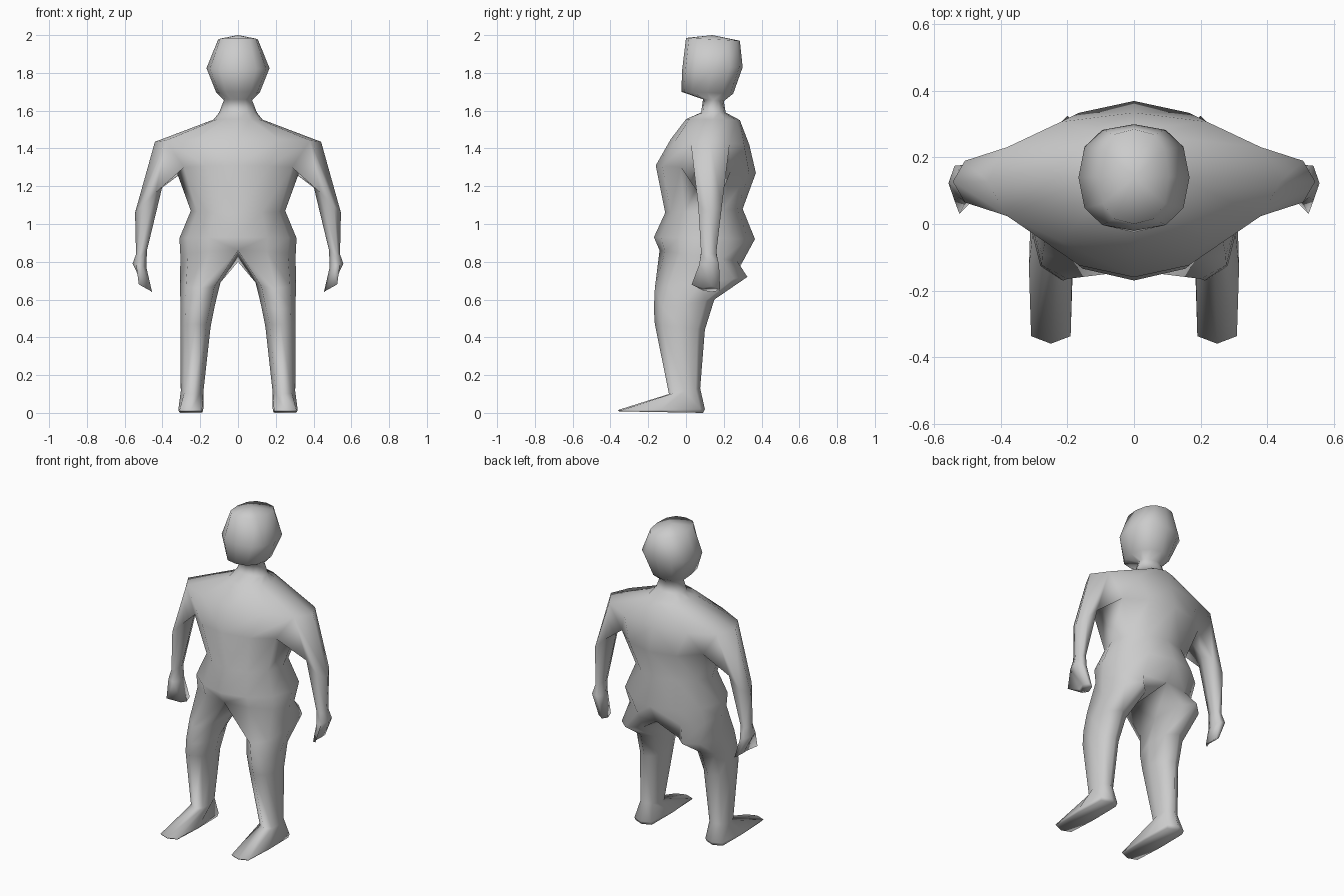
import bpy, bmesh, math

if "Cube" in bpy.data.objects:
    bpy.data.objects.remove(bpy.data.objects["Cube"])

bm = bmesh.new()


def spow(v, p):
    """Signed power: below 1 squares an ellipse off."""
    return math.copysign(abs(v) ** p, v) if abs(v) > 1e-6 else 0.0


def half_ring(w, yf, yb, zf, zb, p=1.0):
    """Right half of a horizontal section, from front centre to back centre."""
    pts = []
    for i in range(7):
        a = math.radians(-90 + 30 * i)
        c, s = spow(math.cos(a), p), spow(math.sin(a), p)
        t = (s + 1) / 2
        pts.append(bm.verts.new((w * c, yf + (yb - yf) * t, zf + (zb - zf) * t)))
    return pts


def leg_ring(cx, w, yf, yb, zf, zb, p=1.0):
    """Closed eight-sided section, starting at the inner front."""
    pts = []
    for i in range(8):
        a = math.radians(-135 + 45 * i)
        c, s = spow(math.cos(a), p), spow(math.sin(a), p)
        t = (s + 1) / 2
        pts.append(bm.verts.new((cx + w * c, yf + (yb - yf) * t, zf + (zb - zf) * t)))
    return pts


def arm_ring(xi, xo, yf, yb, zi, zo):
    """Closed six-sided section, tilted from the inner to the outer side."""
    pts = []
    for i in range(6):
        a = math.radians(-60 + 60 * i)
        t = (math.cos(a) + 1) / 2
        y = (yf + yb) / 2 + (yb - yf) / 2 * math.sin(a) / 0.866
        pts.append(bm.verts.new((xi + (xo - xi) * t, y, zi + (zo - zi) * t)))
    return pts


def bridge(a, b, closed=False, skip=()):
    """Quads between two sections; returns them by position."""
    n = len(a)
    faces = {}
    for i in range(n if closed else n - 1):
        if i not in skip:
            j = (i + 1) % n
            faces[i] = bm.faces.new((a[i], a[j], b[j], b[i]))
    return faces


# Trunk, neck and head, from pelvis to crown
trunk = [half_ring(*r) for r in (
    (0.305, -0.14, 0.30, 0.86, 0.80),        # pelvis
    (0.31, -0.17, 0.365, 0.93, 0.92),        # hips
    (0.25, -0.11, 0.30, 1.06, 1.08),         # waist
    (0.33, -0.16, 0.37, 1.31, 1.27),         # chest
    (0.44, -0.08, 0.335, 1.45, 1.42),        # shoulders
    (0.13, 0.00, 0.285, 1.555, 1.55),        # collar
    (0.10, 0.08, 0.21, 1.59, 1.59),          # neck
    (0.075, 0.09, 0.20, 1.66, 1.65),
    (0.115, -0.025, 0.25, 1.70, 1.69, 0.8),  # jaw
    (0.167, -0.02, 0.30, 1.82, 1.83, 0.8),   # temples
    (0.105, 0.00, 0.285, 1.985, 1.97, 0.8),  # crown
)]
CHEST, SHOULDER = 3, 4
for k in range(len(trunk) - 1):
    bridge(trunk[k], trunk[k + 1], skip=(2, 3) if k == CHEST else ())
crown = bm.verts.new((0, 0.14, 2.0))
for a, b in zip(trunk[-1], trunk[-1][1:]):
    bm.faces.new((a, b, crown))

# Leg and foot, hanging from the pelvis and the crotch point
crotch = bm.verts.new((0, 0.07, 0.83))
ring = trunk[0] + [crotch]
for r in (
    (0.20, 0.107, -0.165, 0.325, 0.66, 0.72),   # thigh
    (0.213, 0.092, -0.17, 0.15, 0.55, 0.60),    # above knee
    (0.225, 0.08, -0.165, 0.10, 0.47, 0.44),    # below knee
    (0.243, 0.06, -0.09, 0.075, 0.10, 0.13),    # ankle
    (0.25, 0.066, -0.36, 0.10, 0.015, 0.02, 0.3),
    (0.25, 0.062, -0.355, 0.09, 0.008, 0.0, 0.3),
):
    new = leg_ring(*r)
    bridge(ring, new, closed=True)
    ring = new
bm.faces.new(ring)

# Arm and hand, growing from the opening between chest and shoulder
s, c = trunk[SHOULDER], trunk[CHEST]
ring = [s[2], s[3], s[4], c[4], c[3], c[2]]
for r in (
    (0.40, 0.545, 0.065, 0.19, 1.20, 1.06),   # elbow
    (0.482, 0.54, 0.08, 0.16, 0.86, 0.84),    # wrist
    (0.485, 0.558, 0.07, 0.175, 0.77, 0.79),  # palm
    (0.455, 0.50, 0.09, 0.18, 0.64, 0.67),    # fingertips
):
    new = arm_ring(*r)
    hand_faces = bridge(ring, new, closed=True)
    ring = new
bm.faces.new(ring)

# Thumb, drawn out of the front of the hand
thumb = bmesh.ops.poke(bm, faces=[hand_faces[5]])["verts"][0]
thumb.co = (0.525, 0.03, 0.68)

bmesh.ops.recalc_face_normals(bm, faces=bm.faces[:])
mesh = bpy.data.meshes.new("body")
bm.to_mesh(mesh)
bm.free()
mesh.shade_smooth()

grey = bpy.data.materials.new("plain grey")
grey.diffuse_color = (0.6, 0.6, 0.6, 1)
grey.use_nodes = True
grey.node_tree.nodes["Principled BSDF"].inputs["Base Color"].default_value = grey.diffuse_color
mesh.materials.append(grey)

body = bpy.data.objects.new("body", mesh)
bpy.context.collection.objects.link(body)
mirror = body.modifiers.new("mirror", "MIRROR")
mirror.use_clip = True
mirror.merge_threshold = 0.001
